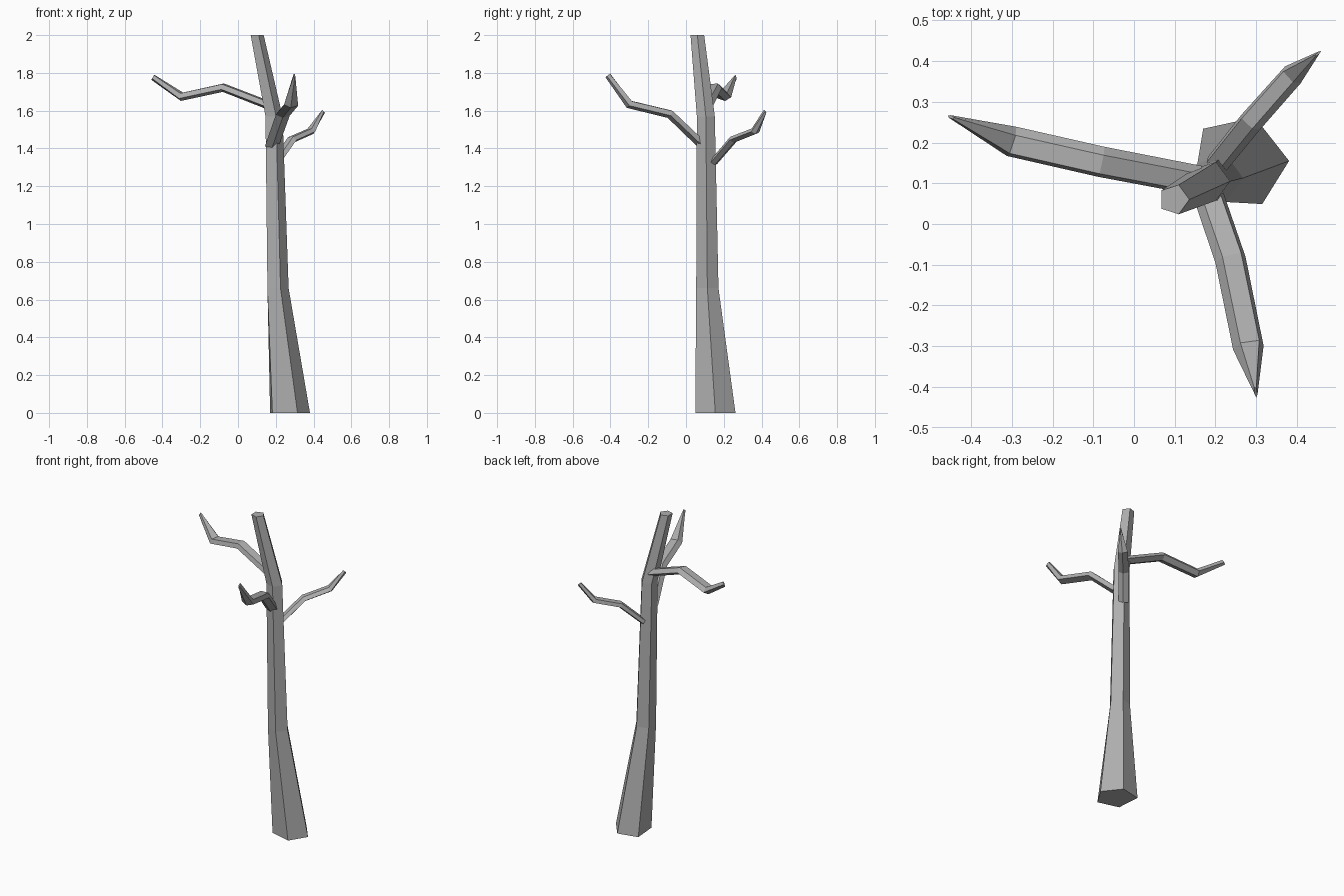
import bpy, bmesh, math
from mathutils import Vector

if "Cube" in bpy.data.objects:
    bpy.data.objects.remove(bpy.data.objects["Cube"])

# Dark grey bark shared by all parts
bark = bpy.data.materials.new("bark")
bark.diffuse_color = (0.43, 0.43, 0.43, 1)
bark.use_nodes = True
bark.node_tree.nodes["Principled BSDF"].inputs["Base Color"].default_value = bark.diffuse_color


def loft(name, rings):
    """Skin a list of five-sided rings and cap both ends."""
    bm = bmesh.new()
    loops = [[bm.verts.new(p) for p in ring] for ring in rings]
    for a, b in zip(loops, loops[1:]):
        n = len(a)
        for i in range(n):
            j = (i + 1) % n
            bm.faces.new((a[i], a[j], b[j], b[i]))
    bm.faces.new(loops[0][::-1])
    bm.faces.new(loops[-1])
    bmesh.ops.recalc_face_normals(bm, faces=bm.faces)
    mesh = bpy.data.meshes.new(name)
    bm.to_mesh(mesh)
    bm.free()
    mesh.materials.append(bark)
    obj = bpy.data.objects.new(name, mesh)
    bpy.context.collection.objects.link(obj)
    return obj


def pentagon(x, y, z, r):
    return [(x + r * math.cos(math.radians(72 * i)),
             y + r * math.sin(math.radians(72 * i)), z) for i in range(5)]


def branch(name, path, sizes):
    """Flattened five-sided limb; sizes are (half width, half height) per point."""
    pts = [Vector(p) for p in path]
    rings = []
    for i, p in enumerate(pts):
        before = (p - pts[i - 1]).normalized() if i else Vector()
        after = (pts[i + 1] - p).normalized() if i < len(pts) - 1 else Vector()
        d = (before + after).normalized()
        side = d.cross(Vector((0, 0, 1))).normalized()
        up = side.cross(d)
        w, h = sizes[i]
        angles = [math.radians(-10 + 72 * k) for k in range(5)]
        rings.append([p + side * w * math.cos(a) + up * h * math.sin(a) for a in angles])
    return loft(name, rings)


# Trunk: flared base, bend near the top, cut flat
base = [(0.381, 0.155, 0), (0.297, 0.262, 0), (0.17, 0.234, 0),
        (0.182, 0.085, 0), (0.315, 0.049, 0)]
loft("trunk", [base,
               pentagon(0.206, 0.113, 0.66, 0.062),
               pentagon(0.186, 0.105, 1.57, 0.05),
               pentagon(0.098, 0.06, 2.0, 0.038)])

# Branches: rooted in the trunk, kinked twice, pinched tips
thick = [(0.039, 0.024), (0.04, 0.024), (0.04, 0.024), (0.004, 0.017)]
thin = [(0.03, 0.018), (0.031, 0.019), (0.03, 0.019), (0.003, 0.013)]
branch("left_branch", [(0.16, 0.105, 1.63), (-0.08, 0.151, 1.723),
                       (-0.30, 0.201, 1.675), (-0.45, 0.263, 1.777)], thick)
branch("front_branch", [(0.178, 0.09, 1.415), (0.238, -0.085, 1.583),
                        (0.282, -0.30, 1.635), (0.299, -0.413, 1.787)], thick)
branch("right_branch", [(0.20, 0.145, 1.325), (0.285, 0.25, 1.447),
                        (0.387, 0.365, 1.492), (0.452, 0.419, 1.597)], thin)
